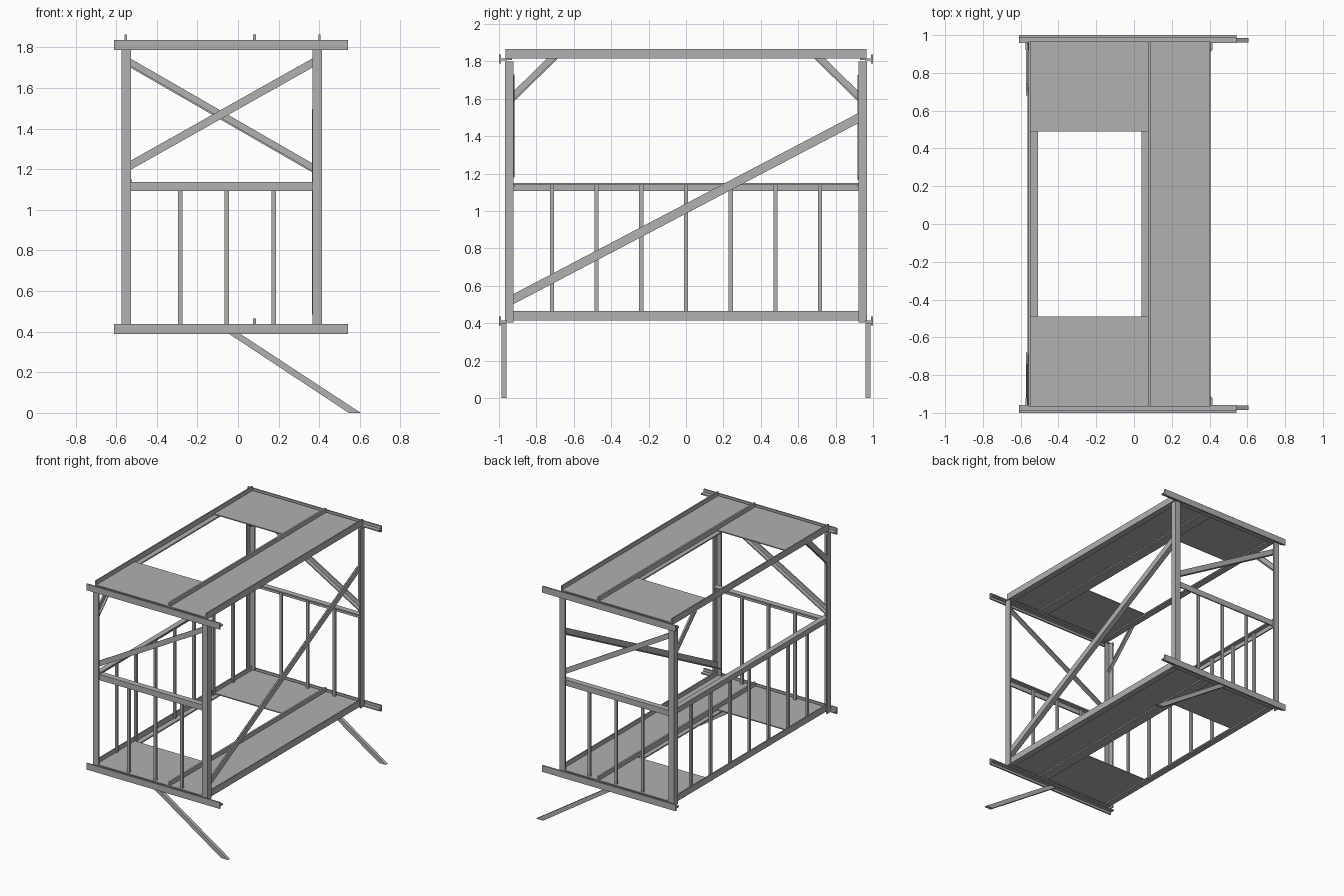
import bpy
import bmesh
from mathutils import Vector

if "Cube" in bpy.data.objects:
    bpy.data.objects.remove(bpy.data.objects["Cube"], do_unlink=True)

steel = bpy.data.materials.new("grey_steel")
steel.use_nodes = True
GREY = (0.44, 0.44, 0.44, 1)
steel.diffuse_color = GREY
steel.node_tree.nodes["Principled BSDF"].inputs["Base Color"].default_value = GREY

T = 0.01  # plate thickness of the rolled sections


def prism(bm, axis, pts, a, b):
    """Extrude a polygon along x or y or z, from a to b."""
    def place(p, d):
        return {"x": (d, p[0], p[1]), "y": (p[0], d, p[1]), "z": (p[0], p[1], d)}[axis]
    low = [bm.verts.new(place(p, a)) for p in pts]
    high = [bm.verts.new(place(p, b)) for p in pts]
    n = len(pts)
    bm.faces.new(low)
    bm.faces.new(high[::-1])
    for i in range(n):
        j = (i + 1) % n
        bm.faces.new((low[i], high[i], high[j], low[j]))


def part(name, *prisms):
    """Make one object out of several prisms."""
    bm = bmesh.new()
    for p in prisms:
        prism(bm, *p)
    bmesh.ops.recalc_face_normals(bm, faces=bm.faces)
    mesh = bpy.data.meshes.new(name)
    bm.to_mesh(mesh)
    bm.free()
    mesh.materials.append(steel)
    obj = bpy.data.objects.new(name, mesh)
    bpy.context.collection.objects.link(obj)
    return obj


def box(x0, x1, y0, y1, z0, z1):
    return ("z", [(x0, y0), (x1, y0), (x1, y1), (x0, y1)], z0, z1)


def angle(u, v, du, dv, w):
    """L profile with its corner at (u, v), legs of length w along du and dv."""
    shape = [(0, 0), (w, 0), (w, T), (T, T), (T, w), (0, w)]
    return [(u + du * a, v + dv * b) for a, b in shape]


def slant(p, q, h):
    """Sloping strip with plumb-cut ends and upright height h."""
    return [p, q, (q[0], q[1] + h), (p[0], p[1] + h)]


def brace(name, axis, p, q, h, outer, inward, leg=0.04):
    """Sloping angle bar: a plate and a lower flange that turns inward."""
    part(name, (axis, slant(p, q, h), outer, outer + inward * T),
         (axis, slant(p, q, T), outer, outer + inward * leg))


X0, X1, Y = -0.575, 0.415, 0.968   # outer faces of the posts
ENDS = (("front", -1), ("back", 1))

# Corner posts with the heel of the angle outward
for end, s in ENDS:
    for side, x, d in (("right", X0, 1), ("left", X1, -1)):
        part(f"{end}_{side}_post", ("z", angle(x, s * Y, d, -s, 0.047), 0.405, 1.8))

# Two platforms with the same framing
for level, z in (("lower", 0.415), ("upper", 1.815)):
    part(f"{level}_right_beam", ("y", angle(-0.558, z, 1, 1, 0.05), -0.965, 0.965))
    part(f"{level}_left_beam", ("y", angle(0.406, z, -1, 1, 0.05), -0.965, 0.965))
    part(f"{level}_middle_beam",
         box(0.04, 0.122, -0.965, 0.965, z, z + T),
         box(0.074, 0.088, -0.965, 0.965, z, z + 0.05))
    deck = z + T, z + T + 0.008
    part(f"{level}_long_deck", box(0.088, 0.396, -0.965, 0.965, *deck))
    for end, s in ENDS:
        part(f"{level}_{end}_deck", box(-0.548, 0.074, *sorted((s * 0.49, s * 0.965)), *deck))
        part(f"{level}_{end}_deck_bearer",
             box(-0.548, 0.396, *sorted((s * 0.93, s * 0.966)), z - 0.008, z))
        # T-shaped end beam: upright plate outside, web pointing inward
        part(f"{level}_{end}_end_beam",
             box(-0.61, 0.542, *sorted((s * 0.988, s)), z - 0.027, z + 0.022),
             box(-0.61, 0.542, *sorted((s * 0.957, s * 0.988)), z - 0.01, z))

# End guard rails, bars, wind braces and slanting props
for end, s in ENDS:
    part(f"{end}_guard_rail", ("x", angle(s * 0.958, 1.137, -s, -1, 0.045), -0.57, 0.41))
    for i in range(3):
        x = -0.285 + 0.23 * i
        part(f"{end}_guard_bar_{i + 1}",
             box(x - 0.011, x + 0.011, *sorted((s * 0.932, s * 0.948)), 0.42, 1.13))
    za, zb = (1.18, 1.72) if s < 0 else (1.718, 1.165)
    brace(f"{end}_wind_brace", "y", (-0.56, za), (0.4, zb), 0.045, s * 0.957, -s)
    part(f"{end}_prop",
         ("y", [(-0.06, 0.4), (0.545, 0), (0.605, 0), (-0.005, 0.4)], s * 0.96, s * 0.986))
    # Corner struts under the upper beam
    part(f"{end}_corner_strut",
         ("x", [(s * 0.95, 1.556), (s * 0.68, 1.82), (s * 0.74, 1.82), (s * 0.95, 1.612)],
          -0.572, -0.56),
         ("x", [(s * 0.95, 1.556), (s * 0.68, 1.82), (s * 0.692, 1.82), (s * 0.95, 1.568)],
          -0.572, -0.545))

# Long guard rail and its bars on the right side
part("right_guard_rail", ("y", angle(-0.565, 1.15, 1, -1, 0.042), -0.955, 0.955))
for i in range(7):
    y = 0.239 * (i - 3)
    part(f"right_guard_bar_{i + 1}",
         box(-0.555, -0.537, y - 0.011, y + 0.011, 0.42, 1.142))

# Long diagonal on the left side
brace("left_long_brace", "x", (-0.955, 0.485), (0.955, 1.487), 0.054, 0.405, -1)
